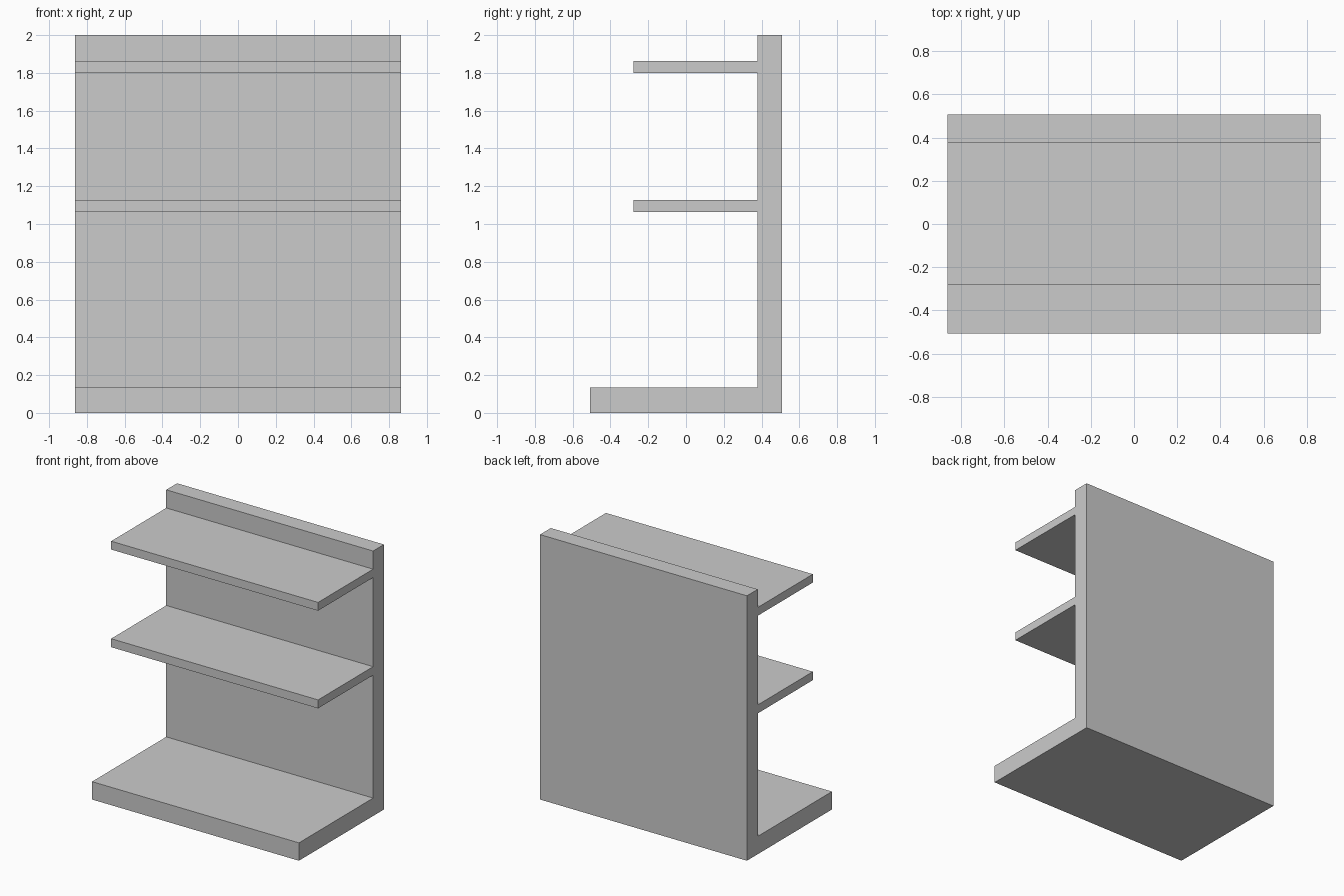
import bpy, bmesh

if "Cube" in bpy.data.objects:
    bpy.data.objects.remove(bpy.data.objects["Cube"])

HALF_WIDTH = 0.864
FRONT, BACK = -0.507, 0.507
PANEL_FRONT, SHELF_FRONT = 0.378, -0.279
HEIGHT, BASE_TOP = 2.0, 0.135
SHELVES = [(1.063, 1.127), (1.80, 1.863)]  # bottom and top of each shelf

# Side profile (y, z): base, then each shelf, then the back panel
profile = [(BACK, 0), (FRONT, 0), (FRONT, BASE_TOP), (PANEL_FRONT, BASE_TOP)]
for low, high in SHELVES:
    profile += [(PANEL_FRONT, low), (SHELF_FRONT, low),
                (SHELF_FRONT, high), (PANEL_FRONT, high)]
profile += [(PANEL_FRONT, HEIGHT), (BACK, HEIGHT)]

# Extrude the profile across the full width
bm = bmesh.new()
side = bm.faces.new([bm.verts.new((-HALF_WIDTH, y, z)) for y, z in profile])
new = bmesh.ops.extrude_face_region(bm, geom=[side], use_keep_orig=True)["geom"]
bmesh.ops.translate(bm, vec=(2 * HALF_WIDTH, 0, 0),
                    verts=[g for g in new if isinstance(g, bmesh.types.BMVert)])
bmesh.ops.recalc_face_normals(bm, faces=bm.faces)

mesh = bpy.data.meshes.new("shelf_unit")
bm.to_mesh(mesh)
bm.free()
bpy.context.collection.objects.link(bpy.data.objects.new("shelf_unit", mesh))
